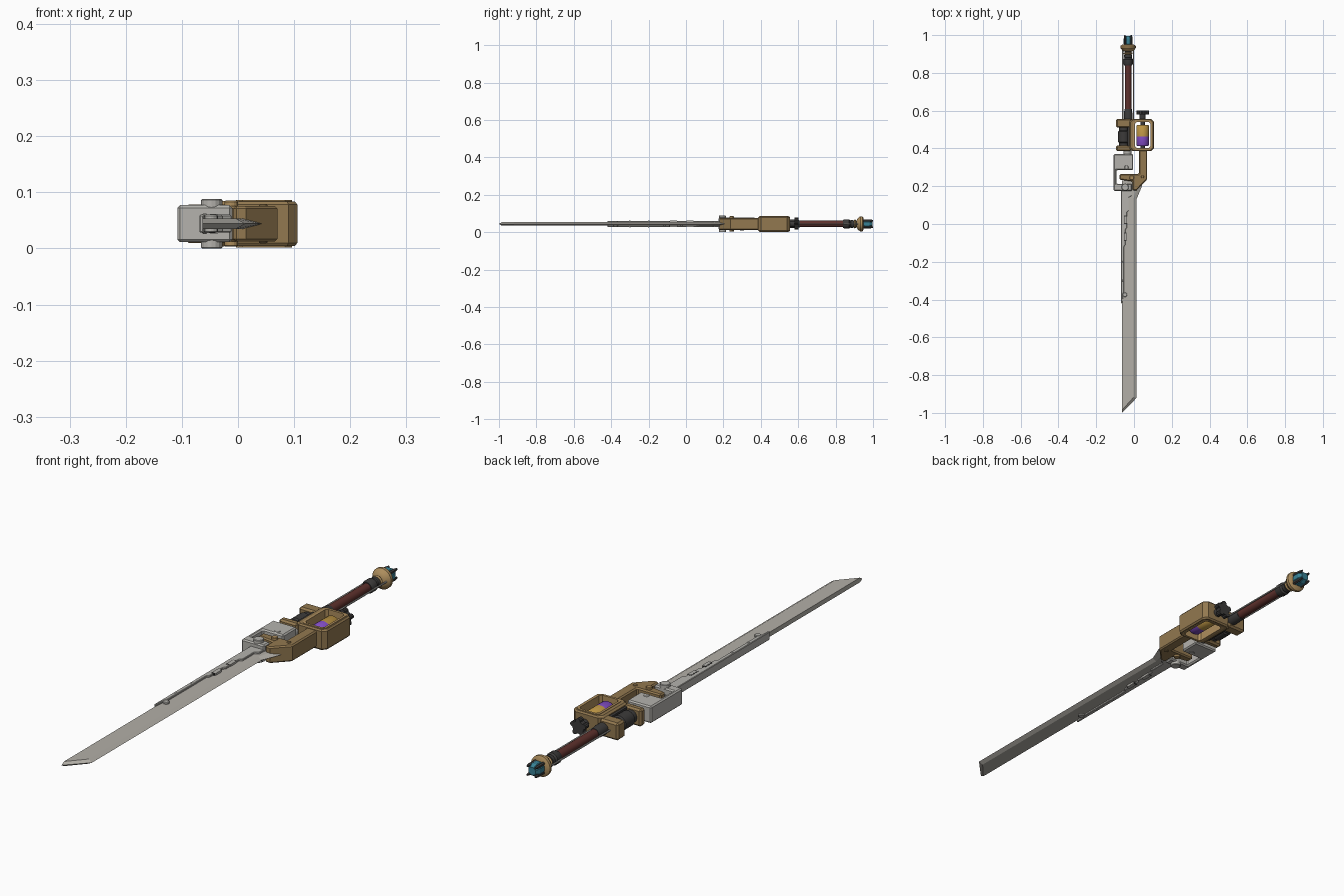
import bpy, bmesh, math

if "Cube" in bpy.data.objects:
    bpy.data.objects.remove(bpy.data.objects["Cube"])

ZC = 0.044  # mid-thickness of the sword


def mat(name, r, g, b):
    m = bpy.data.materials.new(name)
    m.diffuse_color = (r, g, b, 1)
    m.use_nodes = True
    m.node_tree.nodes["Principled BSDF"].inputs["Base Color"].default_value = m.diffuse_color
    return m


STEEL = mat("blade steel", 0.45, 0.43, 0.39)
GREY = mat("guard grey", 0.46, 0.45, 0.42)
BRASS = mat("aged brass", 0.29, 0.19, 0.08)
PALE = mat("pale brass", 0.42, 0.27, 0.11)
DARK = mat("dark iron", 0.045, 0.043, 0.042)
RED = mat("dark red grip", 0.11, 0.03, 0.025)
TEAL = mat("teal crystal", 0.04, 0.22, 0.30)
PURPLE = mat("purple fluid", 0.24, 0.08, 0.60)
AMBER = mat("amber fluid", 0.52, 0.31, 0.06)


def finish(name, bm, m, bevel=0, smooth=False):
    bmesh.ops.recalc_face_normals(bm, faces=bm.faces)
    me = bpy.data.meshes.new(name)
    bm.to_mesh(me)
    bm.free()
    me.materials.append(m)
    ob = bpy.data.objects.new(name, me)
    bpy.context.collection.objects.link(ob)
    if bevel:
        b = ob.modifiers.new("bevel", 'BEVEL')
        b.width, b.segments, b.limit_method = bevel, 1, 'ANGLE'
        b.angle_limit = math.radians(50)
    if smooth:
        bpy.context.view_layer.objects.active = ob
        ob.select_set(True)
        bpy.ops.object.shade_smooth_by_angle(angle=math.radians(35))
        ob.select_set(False)
    return ob


def prism(name, pts, h, m, bevel=0, hole=None, zc=ZC):
    """Outline in x,y extruded to half-height h; optional hole of equal point count."""
    bm = bmesh.new()
    loops = []
    for outline in [pts] + ([hole] if hole else []):
        loops.append([[bm.verts.new((x, y, zc + s * h)) for x, y in outline] for s in (-1, 1)])
    n = len(pts)
    for lo, hi in loops:
        for i in range(n):
            j = (i + 1) % n
            bm.faces.new((lo[i], lo[j], hi[j], hi[i]))
    for s in (0, 1):
        if hole:
            a, b = loops[0][s], loops[1][s]
            for i in range(n):
                j = (i + 1) % n
                bm.faces.new((a[i], a[j], b[j], b[i]))
        else:
            bm.faces.new(loops[0][s])
    return finish(name, bm, m, bevel)


def rect(x0, x1, y0, y1, c=0.0):
    if not c:
        return [(x0, y0), (x1, y0), (x1, y1), (x0, y1)]
    return [(x0 + c, y0), (x1 - c, y0), (x1, y0 + c), (x1, y1 - c),
            (x1 - c, y1), (x0 + c, y1), (x0, y1 - c), (x0, y0 + c)]


def lathe(name, x, prof, m, n=20, zc=ZC, smooth=True):
    """Profile of (radius, y) turned about a line along y."""
    bm = bmesh.new()
    rings = []
    for r, y in prof:
        rings.append([bm.verts.new((x + r * math.cos(2 * math.pi * (i + .5) / n), y,
                                    zc + r * math.sin(2 * math.pi * (i + .5) / n))) for i in range(n)])
    for a, b in zip(rings, rings[1:]):
        for i in range(n):
            j = (i + 1) % n
            bm.faces.new((a[i], a[j], b[j], b[i]))
    bm.faces.new(rings[0])
    bm.faces.new(rings[-1])
    return finish(name, bm, m, smooth=smooth)


def bolt(name, x, y, r, h, m):
    pts = [(x + r * math.cos(i * math.pi / 8), y + r * math.sin(i * math.pi / 8)) for i in range(16)]
    return prism(name, pts, h, m, 0.002)


# Blade: flat body with a bevelled cutting edge and slanted tip
bm = bmesh.new()
flat = [(-.063, .23), (-.063, -.985), (-.003, -.918), (-.003, .13), (.015, .2), (.015, .23)]
edge = [(-.063, -1.0), (.013, -.921), (.013, .13), (.042, .2), (.042, .23)]
faces = [[bm.verts.new((x, y, ZC + s * .009)) for x, y in flat] for s in (-1, 1)]
rim = [bm.verts.new((x, y, ZC)) for x, y in edge]
for f in faces:
    bm.faces.new(f)
    for i in range(4):
        bm.faces.new((f[i + 1], f[i + 2], rim[i + 1], rim[i]))
lo, hi = faces
bm.faces.new((lo[0], lo[1], rim[0], hi[1], hi[0]))
bm.faces.new((lo[0], hi[0], hi[5], rim[4], lo[5]))
finish("blade", bm, STEEL)

# Stepped spine sleeve with slots and end rivet
prism("spine_sleeve", [(-.069, .19), (-.069, -.42), (-.061, -.42), (-.058, -.37), (-.053, -.36),
                       (-.053, -.12), (-.045, -.11), (-.045, -.03), (-.038, -.02), (-.038, .06),
                       (-.028, .07), (-.028, .14), (-.012, .15), (-.012, .19)], .016, GREY, .002)
for y0 in (0.0, -.09):
    prism("sleeve_slot", rect(-.053, -.04, y0, y0 + .045), .0167, DARK)
    prism("sleeve_slot_plate", rect(-.050, -.036, y0 + .004, y0 + .041), .0172, GREY)
bolt("sleeve_rivet", -.048, -.375, .012, .016, GREY)
for y in (-.3, -.2):
    bolt("small_rivet", -.059, y, .005, .018, GREY)

# Grey guard: slab, side bar and foot clamp in a C shape
prism("guard_block", [(-.108, .175), (-.01, .175), (-.01, .213), (-.092, .213), (-.092, .285),
                      (-.004, .285), (-.004, .37), (-.108, .37)], .033, GREY, .005)
bolt("guard_bolt", -.047, .195, .019, .044, GREY)
bolt("guard_rivet", -.04, .3, .011, .035, GREY)
lathe("guard_pin", -.035, [(.022, .36), (.022, .40)], GREY)

# Brass L-shaped arm linking the blade to the housing
prism("brass_arm", [(.026, .40), (.07, .40), (.07, .237), (.014, .178), (-.008, .178), (-.008, .225),
                    (-.076, .235), (-.076, .265), (.026, .265)], .032, BRASS, .005)
bolt("arm_rivet", -.012, .245, .012, .041, PALE)
bolt("arm_rivet_corner", .045, .25, .008, .035, BRASS)

# Chamber housing: open chamfered frame with the two-colour cartridge
prism("chamber_housing", rect(-.025, .106, .386, .557, .016), .040, BRASS, .006,
      hole=rect(.004, .088, .402, .540, .009))
prism("window_rim", rect(-.004, .096, .394, .548, .012), .042, PALE,
      hole=rect(.005, .087, .403, .539, .009))
lathe("cartridge_amber", .046, [(.034, .463), (.034, .519), (.030, .525)], AMBER, 24)
lathe("cartridge_purple", .046, [(.030, .414), (.034, .42), (.034, .463)], PURPLE, 24)
lathe("cartridge_axle", .046, [(.012, .395), (.012, .55)], DARK, 12)

# Lobed knob on the back of the housing
lathe("knob_stem", .046, [(.016, .55), (.016, .582)], DARK)
lathe("knob_hub", .046, [(.024, .58), (.024, .602)], DARK)
for i in range(5):
    a = math.pi / 2 + i * 2 * math.pi / 5
    lathe("knob_lobe", .046 + .025 * math.cos(a), [(.010, .58), (.010, .602)], DARK, 10,
          zc=ZC + .025 * math.sin(a))

# Brass lugs holding the dark barrel beside the housing
for y0, y1 in ((.386, .415), (.51, .557)):
    prism("barrel_lug", rect(-.095, -.015, y0, y1), .034, BRASS, .007)
lathe("barrel", -.054, [(.025, .41), (.025, .43), (.030, .435), (.030, .49), (.025, .495), (.025, .515)], DARK)
prism("barrel_backing", rect(-.035, -.015, .41, .515), .030, DARK)

# Grip with collars and two side rods
HX = -.031
lathe("lower_collar", HX, [(.023, .55), (.023, .585), (.019, .61)], DARK)
lathe("grip", HX, [(.0175, .60), (.0175, .85)], RED)
lathe("upper_collar", HX, [(.021, .84), (.025, .848), (.025, .872), (.019, .878), (.022, .882), (.022, .895)], DARK)
for x in (-.0595, -.0025):
    lathe("side_rod", x, [(.0035, .55), (.0035, .925)], GREY, 8)

# Pommel: brass flange, crystal and claws
lathe("pommel_neck", HX, [(.017, .89), (.017, .92)], DARK)
lathe("pommel_ring", HX, [(.021, .898), (.025, .903), (.021, .908)], PALE)
lathe("pommel_flange", HX, [(.020, .912), (.032, .920), (.041, .932), (.041, .943), (.030, .950)], PALE, 24)
lathe("crystal", HX, [(.020, .945), (.026, .955), (.026, .982), (.016, .996)], TEAL, 8, smooth=False)
for i in range(4):
    a = math.pi / 4 + i * math.pi / 2
    lathe("crystal_claw", HX + .024 * math.cos(a), [(.007, .945), (.007, .985), (.004, 1.0)], DARK, 6,
          zc=ZC + .024 * math.sin(a), smooth=False)
